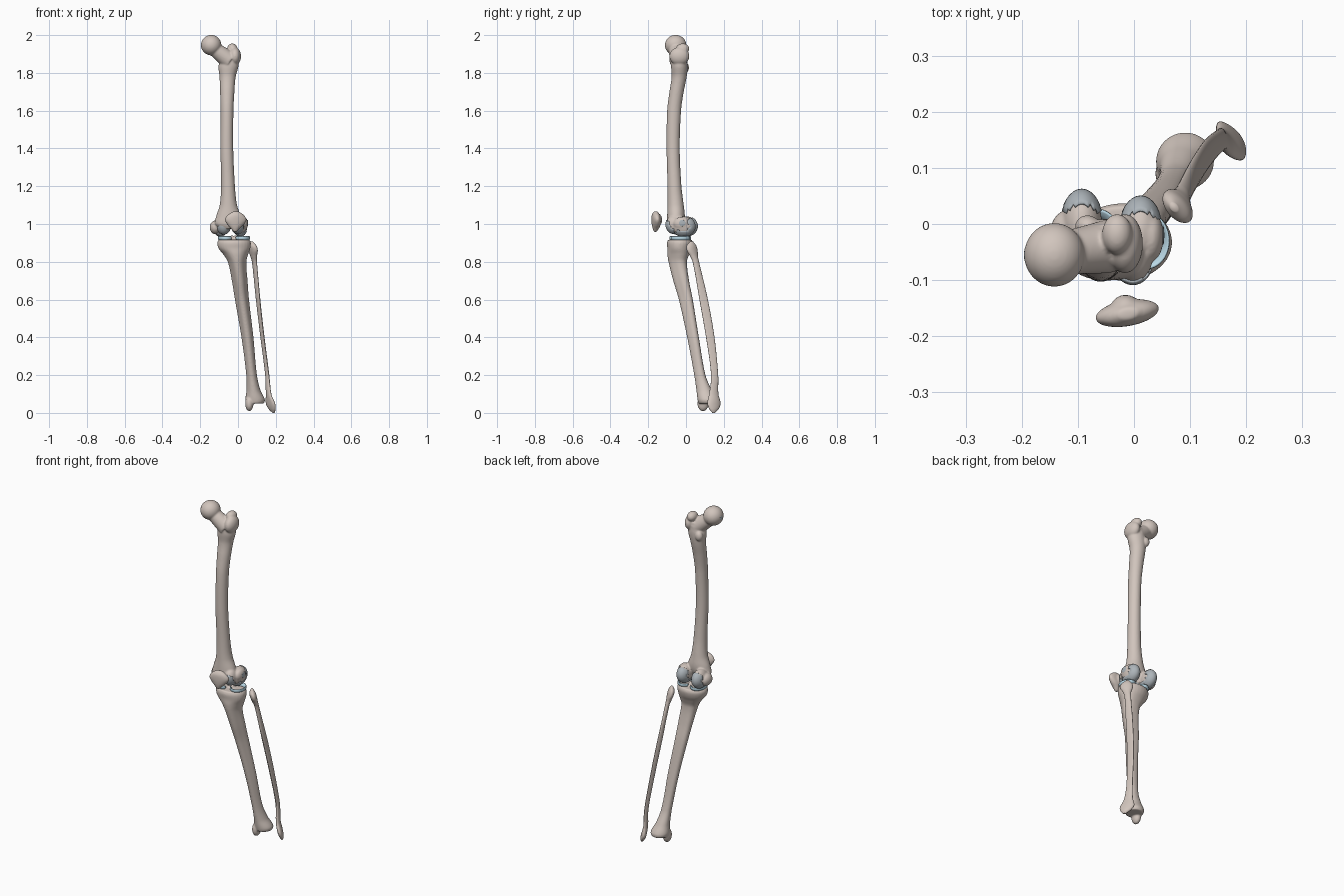
import bpy, bmesh, math
from mathutils import Vector, Matrix

if "Cube" in bpy.data.objects:
    bpy.data.objects.remove(bpy.data.objects["Cube"])


def material(name, rgb):
    m = bpy.data.materials.new(name)
    m.diffuse_color = (*rgb, 1)
    m.use_nodes = True
    m.node_tree.nodes["Principled BSDF"].inputs["Base Color"].default_value = m.diffuse_color
    return m


BONE = material("bone", (0.64, 0.56, 0.51))
CARTILAGE = material("cartilage", (0.42, 0.46, 0.49))
MENISCUS = material("meniscus", (0.50, 0.70, 0.80))


def loft(bm, rings, sides=28, steps=8):
    """rings: (z, cx, cy, rx, ry, turn in degrees, triangularity), smooth in z"""
    n = len(rings)
    slope = []
    for i in range(n):
        a, b = rings[max(i - 1, 0)], rings[min(i + 1, n - 1)]
        slope.append([(q - p) / (b[0] - a[0]) for p, q in zip(a, b)])
    rows = []
    for i in range(n - 1):
        a, b = rings[i], rings[i + 1]
        h = b[0] - a[0]
        for s in range(steps + (i == n - 2)):
            t = s / steps
            rows.append([(2*t**3 - 3*t*t + 1) * a[k] + (t**3 - 2*t*t + t) * h * slope[i][k]
                         + (3*t*t - 2*t**3) * b[k] + (t**3 - t*t) * h * slope[i + 1][k]
                         for k in range(7)])
    loops = []
    for z, cx, cy, rx, ry, turn, tri in rows:
        c, s = math.cos(math.radians(turn)), math.sin(math.radians(turn))
        loop = []
        for j in range(sides):
            t = 2 * math.pi * j / sides
            f = 1 + tri * math.cos(3 * (t + math.pi / 2))
            x, y = rx * f * math.cos(t), ry * f * math.sin(t)
            loop.append(bm.verts.new((cx + c*x - s*y, cy + s*x + c*y, z)))
        loops.append(loop)
    for a, b in zip(loops, loops[1:]):
        for j in range(sides):
            k = (j + 1) % sides
            bm.faces.new((a[j], b[j], b[k], a[k]))
    bm.faces.new(loops[0])
    bm.faces.new(loops[-1][::-1])


def blob(bm, pos, rad):
    m = Matrix.Translation(pos) @ Matrix.Diagonal((*rad, 1))
    return bmesh.ops.create_uvsphere(bm, u_segments=32, v_segments=20, radius=1, matrix=m)["verts"]


def rod(bm, p, q, r1, r2):
    p, q = Vector(p), Vector(q)
    d = q - p
    m = Matrix.Translation((p + q) / 2) @ d.to_track_quat("Z", "Y").to_matrix().to_4x4()
    bmesh.ops.create_cone(bm, cap_ends=True, segments=28, radius1=r1, radius2=r2,
                          depth=d.length, matrix=m)


def finish(name, bm, mat, fuse=False, shell=0):
    bmesh.ops.recalc_face_normals(bm, faces=bm.faces)
    for f in bm.faces:
        f.smooth = True
    me = bpy.data.meshes.new(name)
    bm.to_mesh(me)
    bm.free()
    me.materials.append(mat)
    ob = bpy.data.objects.new(name, me)
    bpy.context.collection.objects.link(ob)
    if fuse:  # blend the overlapping volumes into one organic skin
        r = ob.modifiers.new("fuse", "REMESH")
        r.mode, r.voxel_size, r.use_smooth_shade = "VOXEL", 0.004, True
        s = ob.modifiers.new("soften", "SMOOTH")
        s.factor, s.iterations = 0.5, 8
    if shell:
        s = ob.modifiers.new("shell", "SOLIDIFY")
        s.thickness, s.offset = shell, 0
    return ob


# Femur: shaft, head, neck, trochanters, condyles
condyles = [((-0.093, 0.000, 0.988), (0.036, 0.060, 0.053)),
            ((0.012, -0.014, 0.988), (0.037, 0.062, 0.053))]
trochlea = [((-0.075, -0.052, 0.993), (0.036, 0.037, 0.046)),
            ((-0.002, -0.064, 0.998), (0.034, 0.042, 0.048))]
bm = bmesh.new()
loft(bm, [(0.975, -.050, -.062, .045, .028, 0, 0), (1.00, -.050, -.057, .072, .043, 0, 0),
          (1.04, -.050, -.053, .066, .047, 0, 0), (1.10, -.051, -.055, .046, .043, 0, 0),
          (1.20, -.053, -.061, .037, .037, 0, 0), (1.40, -.059, -.068, .034, .035, 0, 0),
          (1.60, -.058, -.063, .034, .037, 0, 0), (1.70, -.057, -.050, .038, .038, 0, 0),
          (1.78, -.055, -.036, .043, .040, 0, 0), (1.84, -.050, -.035, .053, .044, 0, 0),
          (1.90, -.043, -.035, .038, .036, 0, 0)])
blob(bm, (-0.142, -0.055, 1.947), (0.054, 0.057, 0.054))
rod(bm, (-0.142, -0.055, 1.940), (-0.045, -0.040, 1.865), 0.036, 0.048)
blob(bm, (-0.016, -0.035, 1.888), (0.032, 0.053, 0.048))
blob(bm, (-0.030, -0.018, 1.928), (0.027, 0.036, 0.028))
blob(bm, (-0.083, -0.004, 1.828), (0.022, 0.020, 0.028))
blob(bm, (-0.120, -0.018, 0.982), (0.030, 0.042, 0.036))
blob(bm, (0.030, -0.022, 1.002), (0.023, 0.045, 0.036))
for pos, rad in condyles + trochlea:
    blob(bm, pos, rad)
finish("femur", bm, BONE, fuse=True)


# Joint cartilage: thin shells wrapped over the condyles and trochlea
def cartilage(name, pos, rad, facing, limit):
    bm = bmesh.new()
    blob(bm, pos, [r + 0.001 for r in rad])
    facing = Vector(facing).normalized()
    drop = []
    for f in bm.faces:
        d = f.calc_center_median() - Vector(pos)
        n = Vector([d[i] / rad[i] for i in range(3)])
        if n.dot(facing) < limit or abs(n.x) > 0.88:
            drop.append(f)
    bmesh.ops.delete(bm, geom=drop, context="FACES")
    finish(name, bm, CARTILAGE, shell=0.004)


for side, c, t in zip(("medial", "lateral"), condyles, trochlea):
    cartilage(side + "_condyle_cartilage", *c, (0, 0.75, -0.65), -0.1)
    cartilage(side + "_trochlea_cartilage", *t, (0, -0.6, -0.8), 0.15)

# Ligament attachment marks on the lateral condyle and the femoral head
for name, x, y, z, r in (("lateral_ligament_mark", 0.052, -0.020, 1.005, 0.017),
                         ("head_ligament_mark", -0.194, -0.055, 1.947, 0.012)):
    bm = bmesh.new()
    blob(bm, (x, y, z), (0.002, r, r))
    finish(name, bm, CARTILAGE)

# Tibia: plateau, three-sided shaft, ankle end with inner malleolus
bm = bmesh.new()
loft(bm, [(0.050, .092, .113, .046, .047, 0, 0), (0.070, .091, .112, .052, .051, 0, 0),
          (0.120, .082, .097, .037, .041, 0, .03), (0.200, .072, .075, .028, .030, 0, .06),
          (0.400, .050, .040, .031, .031, 0, .10), (0.600, .021, .003, .036, .037, 0, .12),
          (0.700, .009, -.021, .040, .042, 0, .12), (0.800, -.005, -.040, .048, .049, 0, .08),
          (0.840, -.012, -.038, .066, .058, 0, .05), (0.870, -.019, -.034, .084, .065, 0, 0),
          (0.900, -.021, -.032, .089, .069, 0, 0), (0.917, -.021, -.032, .083, .063, 0, 0)])
blob(bm, (0.060, 0.090, 0.050), (0.022, 0.030, 0.041))
blob(bm, (-0.004, -0.074, 0.820), (0.022, 0.022, 0.034))
for x in (-0.032, -0.012):
    blob(bm, (x, -0.025, 0.918), (0.010, 0.018, 0.024))
finish("tibia", bm, BONE, fuse=True)

# Fibula
bm = bmesh.new()
loft(bm, [(0.000, .188, .146, .007, .005, -58, 0), (0.020, .181, .148, .028, .013, -58, 0),
          (0.050, .172, .148, .040, .015, -58, 0), (0.100, .162, .147, .026, .012, -68, 0),
          (0.200, .155, .151, .019, .010, -76, .08), (0.400, .130, .128, .022, .010, -80, .1),
          (0.600, .107, .093, .022, .011, -80, .1), (0.800, .087, .052, .018, .012, -65, 0),
          (0.830, .083, .042, .023, .015, -55, 0), (0.860, .079, .033, .034, .018, -50, 0),
          (0.885, .075, .029, .030, .017, -50, 0), (0.908, .071, .030, .008, .006, -50, 0)])
finish("fibula", bm, BONE)

# Patella with its rear ridge
bm = bmesh.new()
loft(bm, [(0.958, -.015, -.163, .008, .007, 10, 0), (0.975, -.015, -.160, .023, .016, 10, 0),
          (0.995, -.013, -.158, .043, .022, 10, 0), (1.022, -.012, -.159, .058, .023, 10, 0),
          (1.048, -.012, -.160, .044, .020, 10, 0), (1.066, -.011, -.160, .017, .010, 10, 0)])
blob(bm, (-0.015, -0.149, 1.022), (0.026, 0.023, 0.034))
finish("patella", bm, BONE, fuse=True)


# Menisci: wedge-section crescents on the tibial plateau
def meniscus(name, cx, cy, rx, ry, start, end):
    bm = bmesh.new()
    rows = []
    for i in range(33):
        t = math.radians(start + (end - start) * i / 32)
        rows.append([bm.verts.new((cx + rx * k * math.cos(t), cy + ry * k * math.sin(t), z))
                     for k, z in ((1, 0.912), (1.03, 0.926), (1, 0.939), (0.85, 0.930), (0.6, 0.918))])
    for a, b in zip(rows, rows[1:]):
        for j in range(5):
            k = (j + 1) % 5
            bm.faces.new((a[j], a[k], b[k], b[j]))
    bm.faces.new(rows[0])
    bm.faces.new(rows[-1][::-1])
    ob = finish(name, bm, MENISCUS)
    s = ob.modifiers.new("round", "SUBSURF")
    s.levels = s.render_levels = 1


meniscus("lateral_meniscus", 0.022, -0.030, 0.041, 0.050, -150, 150)
meniscus("medial_meniscus", -0.064, -0.030, 0.041, 0.056, 40, 320)
